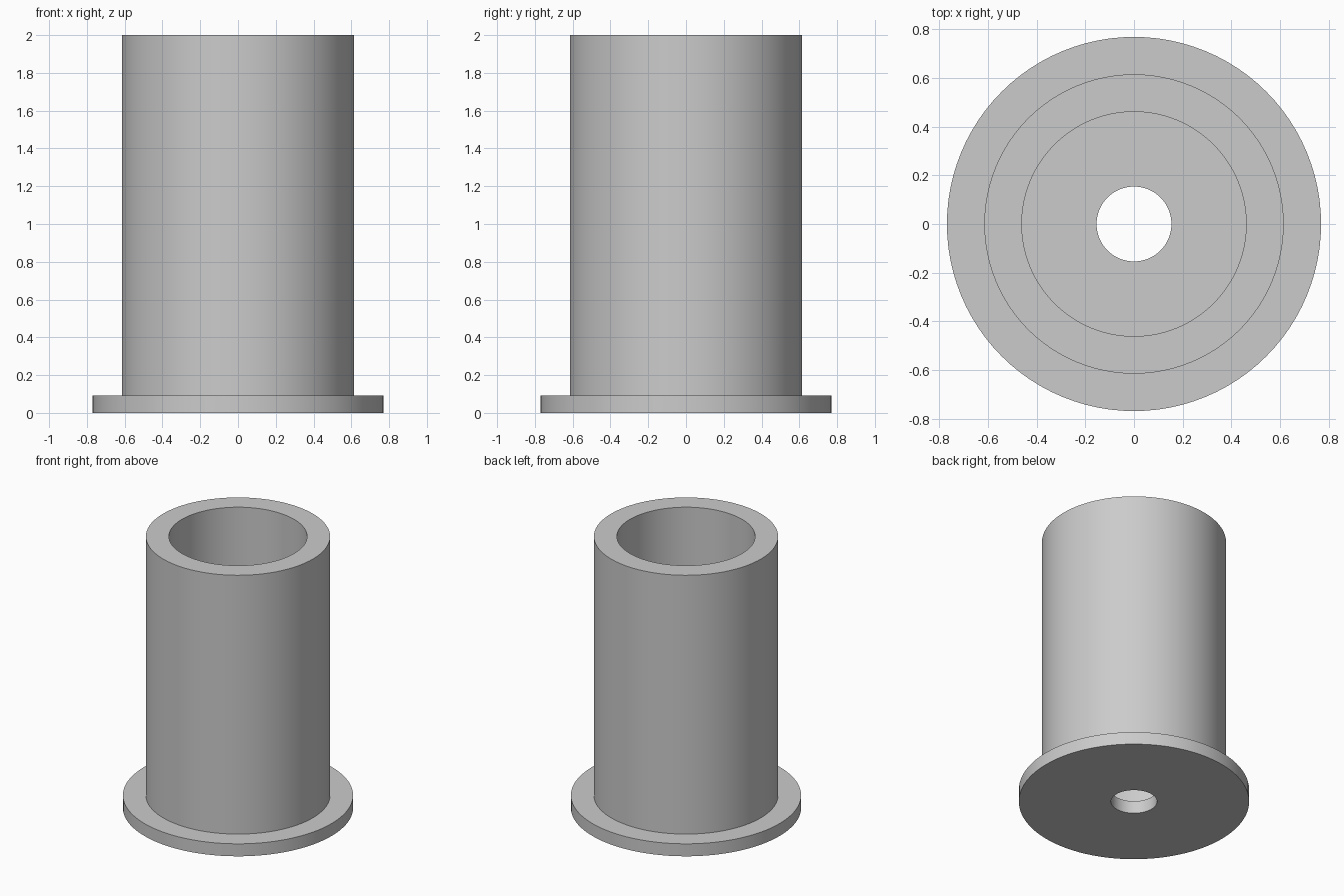
import bpy, bmesh, math

cube = bpy.data.objects.get("Cube")
if cube:
    bpy.data.objects.remove(cube, do_unlink=True)

SEGMENTS = 96
UNIT = 2 / 13            # radii are whole multiples of this
HEIGHT, FLANGE_TOP = 2.0, 0.092
hole, bore, tube, flange = (UNIT * n for n in (1, 3, 4, 5))

grey = bpy.data.materials.new("plain grey")
grey.use_nodes = True
colour = (0.6, 0.6, 0.6, 1)
grey.diffuse_color = colour
grey.node_tree.nodes["Principled BSDF"].inputs["Base Color"].default_value = colour


def lathe(name, profile):
    """Revolve a closed (radius, z) profile around the z axis."""
    bm = bmesh.new()
    verts = [bm.verts.new((r, 0, z)) for r, z in profile]
    edges = [bm.edges.new((a, b)) for a, b in zip(verts, verts[1:] + verts[:1])]
    bmesh.ops.spin(bm, geom=verts + edges, cent=(0, 0, 0), axis=(0, 0, 1),
                   angle=math.tau, steps=SEGMENTS, use_merge=True)
    bmesh.ops.remove_doubles(bm, verts=bm.verts, dist=1e-5)
    bmesh.ops.recalc_face_normals(bm, faces=bm.faces)
    mesh = bpy.data.meshes.new(name)
    bm.to_mesh(mesh)
    bm.free()
    mesh.materials.append(grey)
    obj = bpy.data.objects.new(name, mesh)
    bpy.context.collection.objects.link(obj)
    bpy.ops.object.select_all(action="DESELECT")
    obj.select_set(True)
    bpy.context.view_layer.objects.active = obj
    bpy.ops.object.shade_smooth_by_angle(angle=math.radians(30))
    return obj


# Hollow tube on a flange, with a thin floor pierced by a central hole
lathe("flanged_sleeve", [
    (hole, 0), (flange, 0), (flange, FLANGE_TOP), (tube, FLANGE_TOP),
    (tube, HEIGHT), (bore, HEIGHT), (bore, FLANGE_TOP), (hole, FLANGE_TOP),
])
